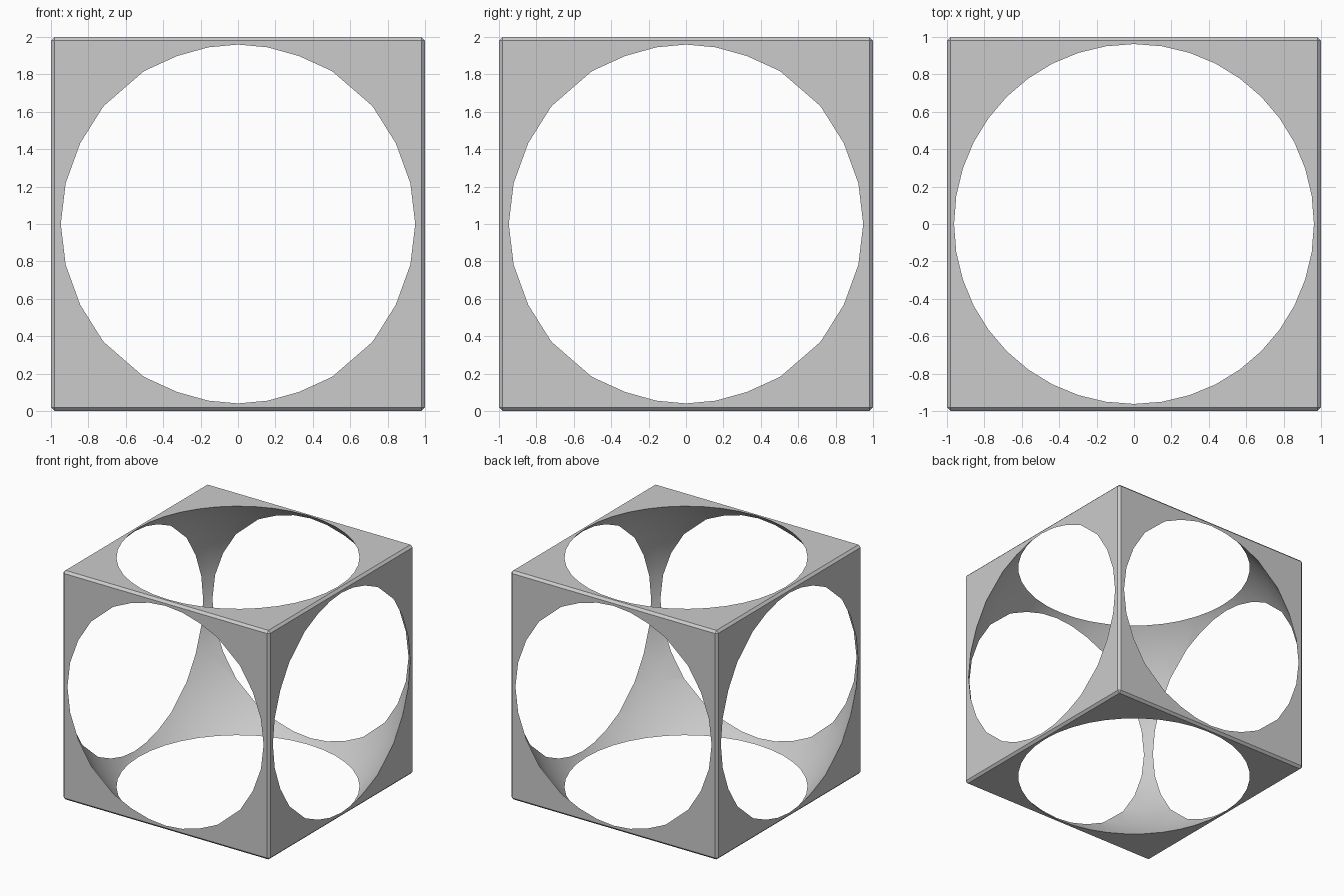
import bpy, bmesh

if "Cube" in bpy.data.objects:
    bpy.data.objects.remove(bpy.data.objects["Cube"])

# Cube with a thin chamfer on every edge
bpy.ops.mesh.primitive_cube_add(size=2, location=(0, 0, 1))
frame = bpy.context.object
frame.name = "hollow_cube_frame"
bm = bmesh.new()
bm.from_mesh(frame.data)
bmesh.ops.bevel(bm, geom=bm.edges[:], offset=0.02, offset_type='OFFSET',
                segments=1, profile=0.5, affect='EDGES')
bm.to_mesh(frame.data)
bm.free()

# Sphere that hollows the cube and opens a round hole in each face
bpy.ops.mesh.primitive_uv_sphere_add(segments=40, ring_count=20, radius=1.38,
                                     location=(0, 0, 1))
cutter = bpy.context.object
cutter.name = "sphere_cutter"
cutter.scale.z = 1.0126
bpy.ops.object.transform_apply(location=False, rotation=False, scale=True)

# Cut, apply, and discard the sphere
cut = frame.modifiers.new("hollow", 'BOOLEAN')
cut.operation = 'DIFFERENCE'
cut.solver = 'EXACT'
cut.object = cutter
bpy.context.view_layer.objects.active = frame
bpy.ops.object.select_all(action='DESELECT')
frame.select_set(True)
bpy.ops.object.modifier_apply(modifier=cut.name)
bpy.data.objects.remove(cutter, do_unlink=True)

# Smooth inner surface, crisp rims and chamfers
bpy.ops.object.shade_smooth_by_angle(angle=0.35)
